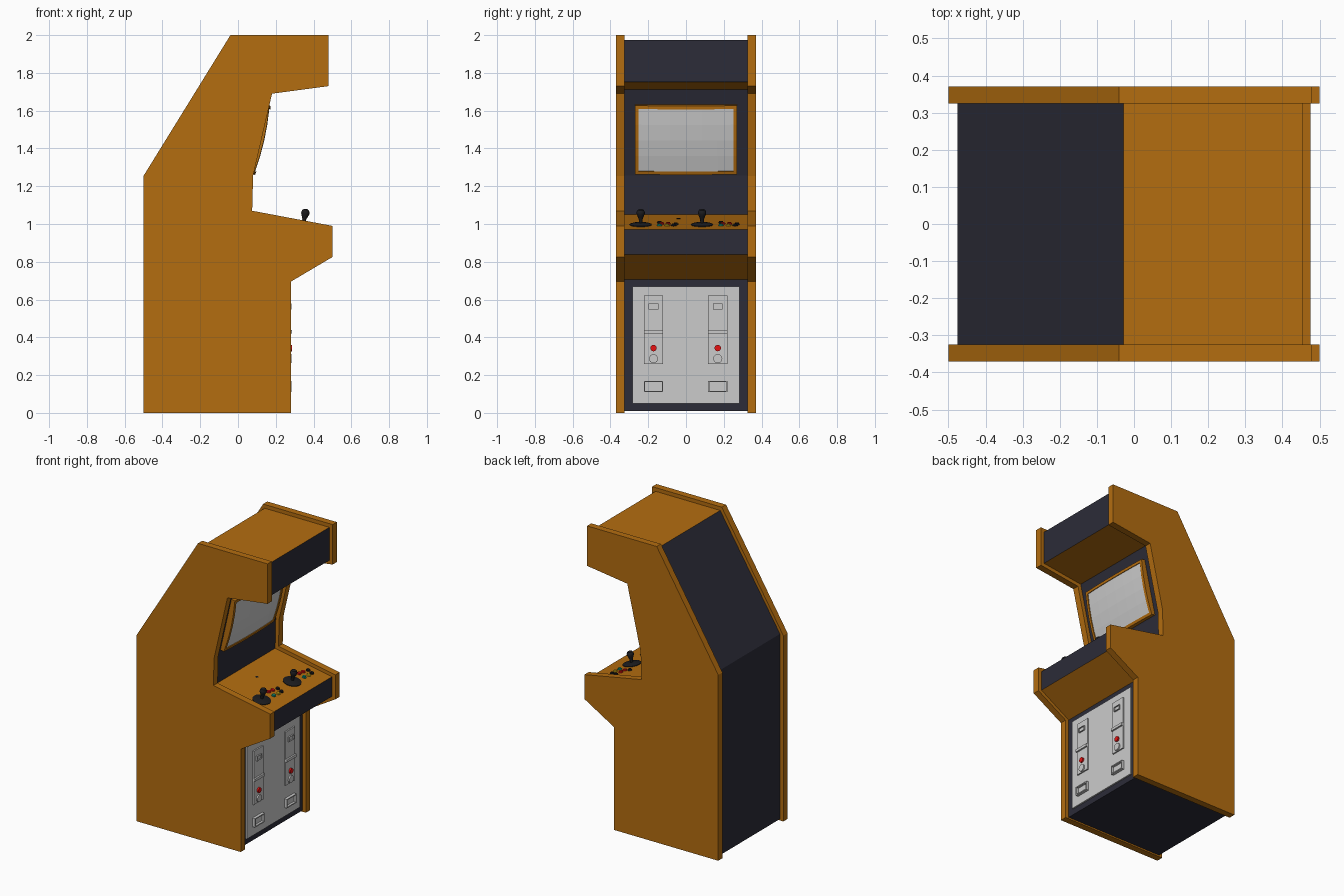
import bpy, bmesh, math
from mathutils import Matrix, Vector

if "Cube" in bpy.data.objects:
    bpy.data.objects.remove(bpy.data.objects["Cube"])


def material(name, rgb):
    m = bpy.data.materials.new(name)
    m.diffuse_color = (*rgb, 1)
    m.use_nodes = True
    m.node_tree.nodes["Principled BSDF"].inputs["Base Color"].default_value = m.diffuse_color
    return m


ORANGE = material("orange_wood", (0.455, 0.153, 0.005))
DARK = material("dark_panel", (0.025, 0.025, 0.04))
BLACK = material("black_plastic", (0.012, 0.012, 0.014))
METAL = material("grey_metal", (0.53, 0.53, 0.53))
GLASS = material("grey_glass", (0.6, 0.6, 0.6))
RED = material("red_plastic", (0.8, 0.006, 0.006))
TEAL = material("teal_plastic", (0.005, 0.35, 0.24))
YELLOW = material("yellow_plastic", (0.75, 0.5, 0.01))


def finish(name, bm, *mats, smooth=False):
    bmesh.ops.recalc_face_normals(bm, faces=bm.faces)
    me = bpy.data.meshes.new(name)
    bm.to_mesh(me)
    bm.free()
    ob = bpy.data.objects.new(name, me)
    bpy.context.collection.objects.link(ob)
    for m in mats:
        me.materials.append(m)
    if smooth:
        bpy.ops.object.select_all(action='DESELECT')
        bpy.context.view_layer.objects.active = ob
        ob.select_set(True)
        bpy.ops.object.shade_smooth_by_angle()
    return ob


def prism(name, profile, y0, y1, mats, edge_mats=None):
    """Extrude an x-z profile along y; edge_mats gives a slot per side face."""
    bm = bmesh.new()
    a = [bm.verts.new((x, y0, z)) for x, z in profile]
    b = [bm.verts.new((x, y1, z)) for x, z in profile]
    n = len(profile)
    bm.faces.new(a)
    bm.faces.new(b[::-1])
    for i in range(n):
        j = (i + 1) % n
        f = bm.faces.new((a[i], b[i], b[j], a[j]))
        f.material_index = edge_mats[i] if edge_mats else 0
    return finish(name, bm, *mats)


def box(name, lo, hi, mat, rim=0, depth=0):
    """Box; rim > 0 sinks a pocket of that depth into its +x face."""
    bm = bmesh.new()
    lo, hi = Vector(lo), Vector(hi)
    bmesh.ops.create_cube(bm, size=1, matrix=Matrix.Translation((lo + hi) / 2)
                          @ Matrix.Diagonal((*(hi - lo), 1)))
    if rim:
        bm.normal_update()
        face = max(bm.faces, key=lambda f: f.normal.x)
        bmesh.ops.inset_region(bm, faces=[face], thickness=rim)
        top = bmesh.ops.extrude_face_region(bm, geom=[face])
        bmesh.ops.translate(bm, vec=(-depth, 0, 0),
                            verts=[v for v in top['geom'] if isinstance(v, bmesh.types.BMVert)])
        if face.is_valid:
            bm.faces.remove(face)
    return finish(name, bm, mat)


def lathe(name, profile, matrix, mat, sides=16):
    """Revolve (radius, height) points about local z."""
    bm = bmesh.new()
    rings = [[bm.verts.new((r * math.cos(2 * math.pi * k / sides),
                            r * math.sin(2 * math.pi * k / sides), h))
              for k in range(sides)] for r, h in profile]
    for lower, upper in zip(rings, rings[1:]):
        for k in range(sides):
            j = (k + 1) % sides
            bm.faces.new((lower[k], lower[j], upper[j], upper[k]))
    bm.faces.new(rings[0])
    bm.faces.new(rings[-1])
    bm.transform(matrix)
    return finish(name, bm, mat, smooth=True)


# Side panels
side = [(-0.5, 0), (-0.5, 1.255), (-0.04, 2.0), (0.48, 2.0), (0.48, 1.73), (0.18, 1.69),
        (0.08, 1.255), (0.075, 1.07), (0.5, 0.99), (0.5, 0.825), (0.28, 0.695), (0.28, 0)]
for label, s in (("left", -1), ("right", 1)):
    prism(f"side_panel_{label}", side, s * 0.325, s * 0.37, [ORANGE])

# Cabinet body, set in from the side panels
body = [(-0.475, 0.01), (-0.475, 1.26), (-0.028, 1.975), (0.455, 1.975), (0.455, 1.752),
        (0.158, 1.712), (0.055, 1.257), (0.05, 1.05), (0.475, 0.971), (0.475, 0.838),
        (0.255, 0.705), (0.255, 0.01)]
prism("cabinet_body", body, -0.325, 0.325, [DARK, ORANGE],
      [0, 0, 1, 0, 1, 0, 0, 1, 0, 1, 0, 0])

# Monitor: local u across, v up the sloped panel, w out of it
up = Vector((0.103, 0, 0.455)).normalized()
across = Vector((0, 1, 0))
out = across.cross(up)
centre = Vector((0.055, 0, 1.257)) + up * 0.198
HALF_U, HALF_V = 0.27, 0.187


def bulged(name, u0, u1, v0, v1, nu, nv, lift, mat):
    """Slab on the monitor panel whose front follows the tube's curve."""
    bm = bmesh.new()

    def point(i, j):
        u, v = u0 + (u1 - u0) * i / nu, v0 + (v1 - v0) * j / nv
        a, b = u / HALF_U, v / HALF_V
        w = lift + 0.008 * (1 - a * a) + 0.013 * (1 - b * b)
        return bm.verts.new(centre + across * u + up * v + out * w)

    g = [[point(i, j) for j in range(nv + 1)] for i in range(nu + 1)]
    for i in range(nu):
        for j in range(nv):
            bm.faces.new((g[i][j], g[i + 1][j], g[i + 1][j + 1], g[i][j + 1]))
    rim = [e for e in bm.edges if e.is_boundary]
    ext = bmesh.ops.extrude_edge_only(bm, edges=rim)
    for v in ext['geom']:
        if isinstance(v, bmesh.types.BMVert):
            v.co -= out * ((v.co - centre).dot(out))
    finish(name, bm, mat)


T = 0.018
bulged("screen", -HALF_U + T, HALF_U - T, -HALF_V + T, HALF_V - T, 6, 4, 0.02, GLASS)
for label, s in (("bottom", -1), ("top", 1)):
    bulged(f"screen_frame_{label}", -HALF_U, HALF_U, *sorted((s * HALF_V, s * (HALF_V - T))),
           6, 1, 0.026, ORANGE)
for label, s in (("left", -1), ("right", 1)):
    bulged(f"screen_frame_{label}", *sorted((s * HALF_U, s * (HALF_U - T))),
           -HALF_V + T, HALF_V - T, 1, 4, 0.026, ORANGE)

# Controls on the sloped deck
slope = 0.079 / 0.425


def on_deck(x, y):
    return Matrix.Translation((x, y, 1.05 - (x - 0.05) * slope)) \
        @ Matrix.Rotation(math.atan(slope), 4, 'Y')


def button(name, x, y, mat, r=0.014):
    lathe(name, [(r, -0.004), (r, 0.005), (r * 0.7, 0.006), (r * 0.7, 0.01)],
          on_deck(x, y), mat, 12)


layout = [(0.365, 0.10, TEAL), (0.37, 0.14, YELLOW), (0.37, 0.175, BLACK),
          (0.32, 0.11, RED), (0.325, 0.145, RED), (0.335, 0.185, BLACK),
          (0.29, 0.10, BLACK)]
for p, y in enumerate((-0.24, 0.085), 1):
    spot = on_deck(0.345, y)
    lathe(f"joystick_base_{p}", [(0.058, -0.004), (0.058, 0.004), (0.045, 0.008), (0.016, 0.013)],
          spot, BLACK, 20)
    lathe(f"joystick_handle_{p}", [(0.009, 0.005), (0.010, 0.03), (0.016, 0.045), (0.022, 0.06),
                                   (0.022, 0.07), (0.016, 0.081), (0.005, 0.086)], spot, BLACK)
    for k, (x, dy, mat) in enumerate(layout, 1):
        button(f"button_{p}_{k}", x, y + dy, mat)
lathe("start_button", [(0.01, -0.004), (0.01, 0.002)], on_deck(0.17, -0.04), BLACK, 12)

# Coin door and its two coin mechanisms
box("coin_door", (0.25, -0.282, 0.05), (0.265, 0.282, 0.67), METAL)
facing = Matrix.Rotation(math.pi / 2, 4, 'Y')
for label, y in (("left", -0.172), ("right", 0.168)):
    box(f"coin_plate_{label}", (0.26, y - 0.051, 0.26), (0.274, y + 0.051, 0.622), METAL)
    box(f"coin_slot_{label}", (0.27, y - 0.026, 0.548), (0.283, y + 0.026, 0.58), METAL,
        rim=0.004, depth=0.008)
    box(f"coin_ridge_{label}", (0.27, y - 0.051, 0.42), (0.285, y + 0.051, 0.438), METAL)
    lathe(f"reject_button_{label}", [(0.017, -0.005), (0.017, 0.011)],
          Matrix.Translation((0.274, y, 0.343)) @ facing, RED)
    lathe(f"door_lock_{label}", [(0.024, -0.005), (0.024, 0.009)],
          Matrix.Translation((0.274, y, 0.287)) @ facing, METAL)
    box(f"coin_return_{label}", (0.26, y - 0.051, 0.11), (0.284, y + 0.051, 0.17), METAL,
        rim=0.01, depth=0.015)
